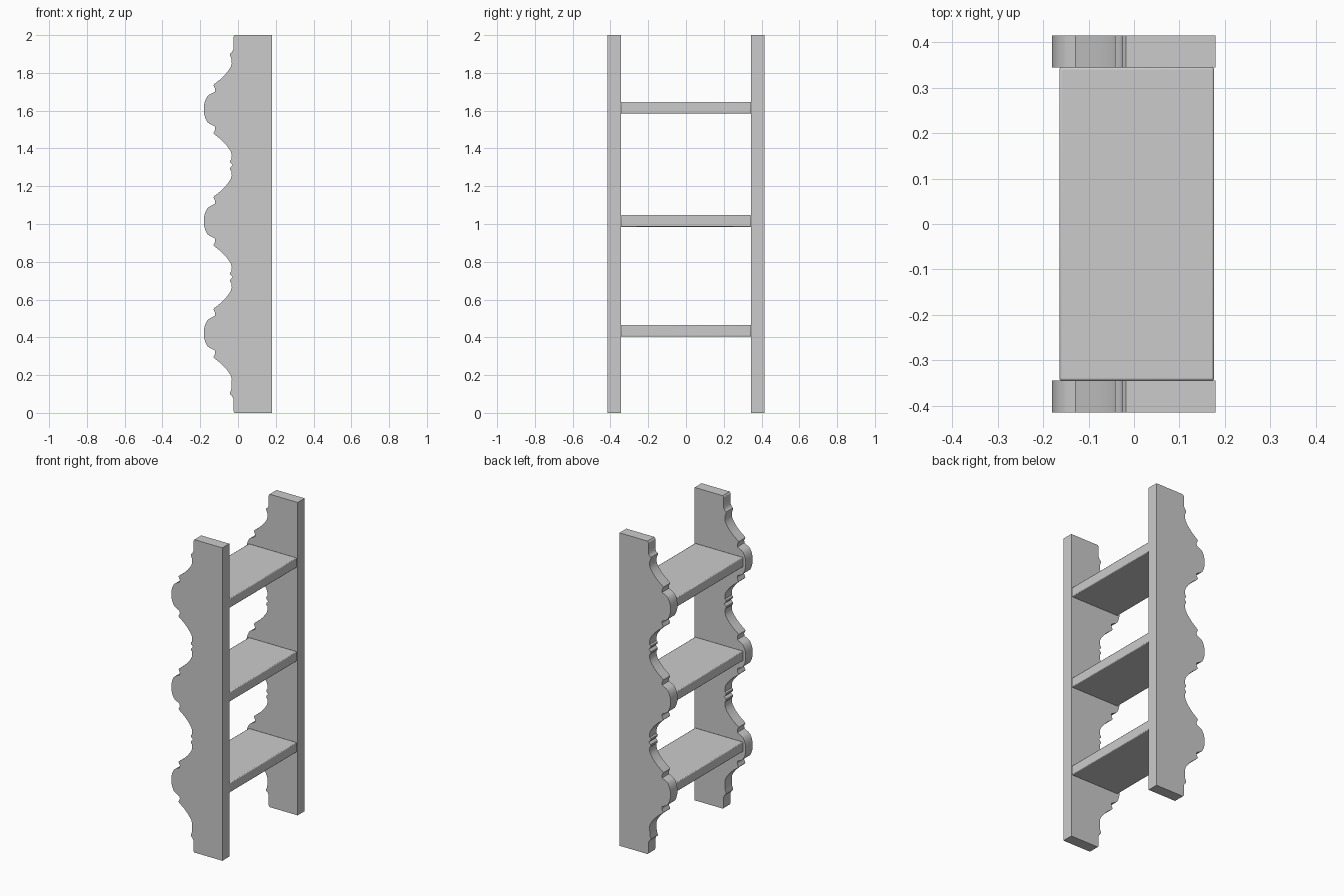
import bpy, bmesh

if "Cube" in bpy.data.objects:
    bpy.data.objects.remove(bpy.data.objects["Cube"])

PERIOD = 0.593
CENTRES = [0.422 + i * PERIOD for i in range(3)]

# Upper half of one scallop: (distance from its centre in z, x)
HALF = [(0.022, -0.180), (0.045, -0.174), (0.068, -0.163), (0.078, -0.150),
        (0.092, -0.122), (0.108, -0.121), (0.127, -0.130), (0.134, -0.124),
        (0.160, -0.091), (0.185, -0.066), (0.207, -0.049), (0.225, -0.038),
        (0.243, -0.033), (0.264, -0.034), (0.272, -0.042), (0.283, -0.041)]


def smooth(obj):
    bpy.ops.object.select_all(action='DESELECT')
    obj.select_set(True)
    bpy.context.view_layer.objects.active = obj
    bpy.ops.object.shade_smooth_by_angle(angle=0.5)


def add_object(name, bm):
    bmesh.ops.recalc_face_normals(bm, faces=bm.faces)
    mesh = bpy.data.meshes.new(name)
    bm.to_mesh(mesh)
    bm.free()
    obj = bpy.data.objects.new(name, mesh)
    bpy.context.collection.objects.link(obj)
    return obj


# Scalloped outline of the side panels, bottom to top
outline = [(-0.018, 0.0), (-0.025, 0.01), (-0.025, 0.075), (-0.032, 0.09),
           (-0.042, 0.098), (-0.042, 0.108), (-0.035, 0.125)]
for i, c in enumerate(CENTRES):
    lower = HALF if i else HALF[:-2]
    upper = HALF if i < 2 else HALF[:-2]
    outline += [(x, c - d) for d, x in reversed(lower)]
    outline.append((-0.181, c))
    outline += [(x, c + d) for d, x in upper]
    if i < 2:
        outline.append((-0.028, c + PERIOD / 2))
outline += [(-0.035, 1.875), (-0.042, 1.892), (-0.042, 1.902), (-0.032, 1.91),
            (-0.025, 1.925), (-0.025, 1.99), (-0.018, 2.0),
            (0.18, 2.0), (0.18, 0.0)]


# Side panels
def side_panel(name, y):
    bm = bmesh.new()
    face = bm.faces.new([bm.verts.new((x, y, z)) for x, z in outline])
    ext = bmesh.ops.extrude_face_region(bm, geom=[face])
    verts = [v for v in ext['geom'] if isinstance(v, bmesh.types.BMVert)]
    bmesh.ops.translate(bm, verts=verts, vec=(0, 0.07, 0))
    smooth(add_object(name, bm))


side_panel("front_side_panel", -0.415)
side_panel("back_side_panel", 0.345)

# Shelves with softened edges
for name, z in (("lower_shelf", 0.435), ("middle_shelf", 1.016), ("upper_shelf", 1.615)):
    bm = bmesh.new()
    bmesh.ops.create_cube(bm, size=1)
    for v in bm.verts:
        v.co = (v.co.x * 0.341 + 0.006, v.co.y * 0.69, v.co.z * 0.062 + z)
    shelf = add_object(name, bm)
    bevel = shelf.modifiers.new("soft_edges", 'BEVEL')
    bevel.width = 0.005
    bevel.segments = 2
    smooth(shelf)
